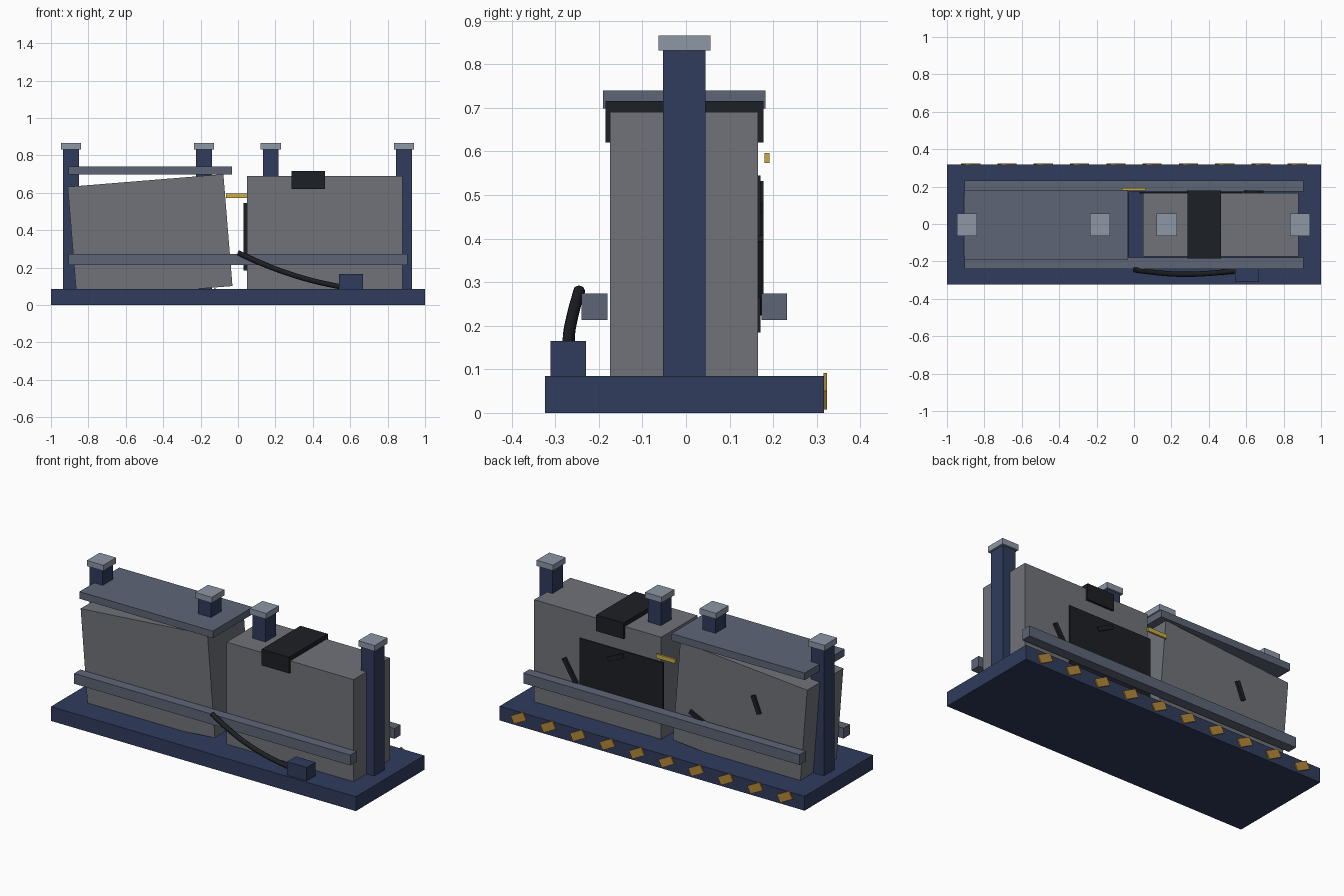
import bpy, math

if "Cube" in bpy.data.objects:
    bpy.data.objects.remove(bpy.data.objects["Cube"])

def material(name, rgb):
    m = bpy.data.materials.new(name)
    m.diffuse_color = (*rgb, 1)
    m.use_nodes = True
    m.node_tree.nodes["Principled BSDF"].inputs["Base Color"].default_value = m.diffuse_color
    return m

NAVY = material("navy_paint", (0.03, 0.045, 0.11))
STONE = material("grey_concrete", (0.16, 0.17, 0.19))
STEEL = material("blue_steel", (0.11, 0.13, 0.18))
PALE = material("pale_steel", (0.27, 0.31, 0.38))
BLACK = material("black_rubber", (0.012, 0.014, 0.018))
YELLOW = material("yellow_paint", (0.6, 0.42, 0.06))
AMBER = material("amber_paint", (0.45, 0.25, 0.04))

def box(name, x, y, z, mat, tilt=0):
    """Box from (min, max) ranges, optionally tilted about y."""
    bpy.ops.mesh.primitive_cube_add(
        size=1, location=[sum(r) / 2 for r in (x, y, z)], rotation=(0, tilt, 0))
    o = bpy.context.object
    o.name = name
    o.scale = [r[1] - r[0] for r in (x, y, z)]
    o.data.materials.append(mat)
    return o

def centred(c, size):
    return (c - size / 2, c + size / 2)

# Base slab
box("base", (-1, 1), (-0.324, 0.317), (0, 0.085), NAVY)

# Hazard marks along the back edge
for i in range(10):
    box("hazard_mark", centred(-0.873 + i * 0.194, 0.09), (0.315, 0.324),
        centred(0.05, 0.048), AMBER, 0.48)

# Main blocks: one upright, one leaning
block_y = (-0.174, 0.165)
box("upright_block", (0.047, 0.88), block_y, (0.08, 0.69), STONE)
box("leaning_block", centred(-0.47, 0.835), block_y, centred(0.367, 0.6), STONE, -0.081)
box("lid", (-0.907, -0.032), (-0.19, 0.183), (0.698, 0.74), STEEL)

# Capped posts
for x in (-0.893, -0.182, 0.175, 0.887):
    box("post", centred(x, 0.085), (-0.053, 0.045), (0.08, 0.832), NAVY)
    box("post_cap", centred(x, 0.108), (-0.063, 0.056), (0.832, 0.866), PALE)

# Side rails
for side, y in (("front", (-0.24, -0.18)), ("back", (0.173, 0.232))):
    box(side + "_rail", (-0.907, 0.905), y, (0.213, 0.274), STEEL)

# Strap folded over the upright block
strap_x = (0.285, 0.465)
box("strap_top", strap_x, (-0.185, 0.178), (0.688, 0.716), BLACK)
box("strap_front_flap", strap_x, (-0.185, -0.172), (0.62, 0.69), BLACK)
box("strap_back_flap", strap_x, (0.163, 0.178), (0.62, 0.69), BLACK)

# Dark back panel and yellow bridging bar
box("back_panel", (0.03, 0.58), (0.163, 0.171), (0.185, 0.545), BLACK)
box("bridge_bar", (-0.063, 0.062), (0.18, 0.192), (0.573, 0.597), YELLOW)

# Crack strips on the back, given by their end points in x and z
for x1, z1, x2, z2 in ((0.60, 0.27, 0.68, 0.40), (0.29, 0.52, 0.39, 0.47),
                       (-0.29, 0.235, -0.145, 0.305), (-0.60, 0.41, -0.56, 0.51)):
    length = math.hypot(x2 - x1, z2 - z1)
    box("crack_strip", centred((x1 + x2) / 2, length), (0.163, 0.178),
        centred((z1 + z2) / 2, 0.026), BLACK, -math.atan2(z2 - z1, x2 - x1))

# Junction box and its cable
box("junction_box", (0.54, 0.668), (-0.311, -0.229), (0.08, 0.165), NAVY)
curve = bpy.data.curves.new("cable", 'CURVE')
curve.dimensions = '3D'
curve.bevel_depth = 0.014
curve.bevel_resolution = 2
curve.resolution_u = 5
curve.use_fill_caps = True
path = [(0, -0.245, 0.28), (0.12, -0.26, 0.225), (0.26, -0.269, 0.172),
        (0.40, -0.264, 0.13), (0.55, -0.25, 0.097)]
spline = curve.splines.new('BEZIER')
spline.bezier_points.add(len(path) - 1)
for p, co in zip(spline.bezier_points, path):
    p.co = co
    p.handle_left_type = p.handle_right_type = 'AUTO'
curve.materials.append(BLACK)
cable = bpy.data.objects.new("cable", curve)
bpy.context.collection.objects.link(cable)
